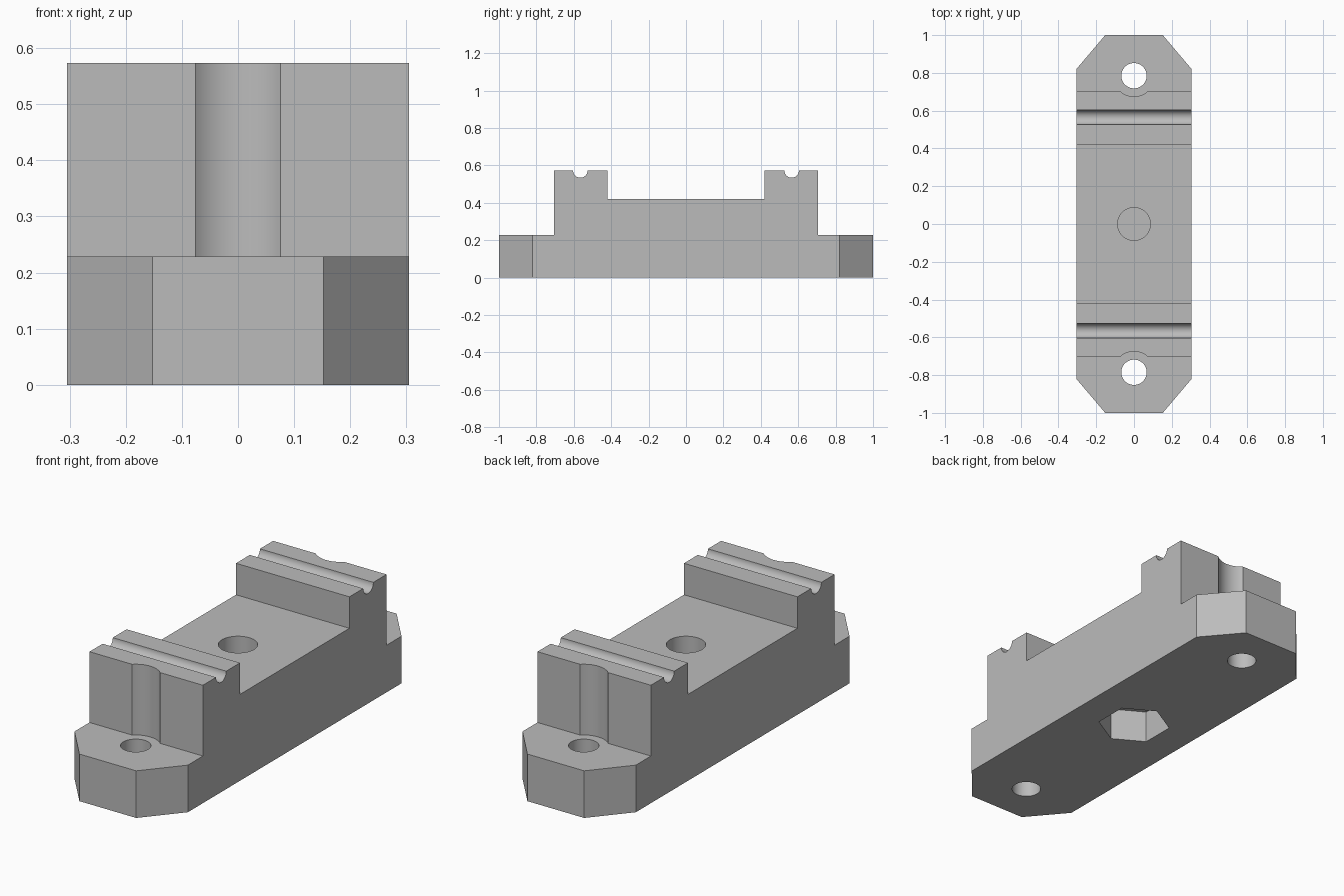
import bpy
import bmesh
from math import cos, sin, pi, radians
from mathutils import Vector

cube = bpy.data.objects.get("Cube")
if cube:
    bpy.data.objects.remove(cube, do_unlink=True)

# Main dimensions
HALF_W, FOOT_Z, DECK_Z, TOP_Z = 0.305, 0.229, 0.42, 0.573
RIDGE_IN, RIDGE_OUT = 0.42, 0.705
GROOVE_Y, GROOVE_R = 0.565, 0.039
HOLE_Y = 0.785

grey = bpy.data.materials.new("light grey")
grey.use_nodes = True
color = (0.5, 0.5, 0.5, 1)
grey.diffuse_color = color
grey.node_tree.nodes["Principled BSDF"].inputs["Base Color"].default_value = color


def prism(name, outline, place, depth):
    """Extrude a 2D outline; place maps (u, v) to a 3D start point."""
    bm = bmesh.new()
    face = bm.faces.new([bm.verts.new(place(u, v)) for u, v in outline])
    grown = bmesh.ops.extrude_face_region(bm, geom=[face])
    verts = [g for g in grown["geom"] if isinstance(g, bmesh.types.BMVert)]
    bmesh.ops.translate(bm, verts=verts, vec=Vector(depth))
    bmesh.ops.recalc_face_normals(bm, faces=bm.faces)
    mesh = bpy.data.meshes.new(name)
    bm.to_mesh(mesh)
    bm.free()
    mesh.materials.append(grey)
    obj = bpy.data.objects.new(name, mesh)
    bpy.context.collection.objects.link(obj)
    return obj


def upright(name, outline, low, high):
    return prism(name, outline, lambda x, y: (x, y, low), (0, 0, high - low))


def circle(radius, y=0, sides=64):
    return [(radius * sin(2 * pi * i / sides), y + radius * cos(2 * pi * i / sides))
            for i in range(sides)]


def cut(target, tool, operation="DIFFERENCE"):
    mod = target.modifiers.new(tool.name, "BOOLEAN")
    mod.operation, mod.solver, mod.object = operation, "EXACT", tool
    bpy.context.view_layer.objects.active = target
    bpy.ops.object.modifier_apply(modifier=mod.name)
    bpy.data.objects.remove(tool, do_unlink=True)


# Side profile: stepped feet, two ridges with round grooves, low deck
groove = [(GROOVE_Y - GROOVE_R * cos(pi * i / 24), TOP_Z - GROOVE_R * sin(pi * i / 24))
          for i in range(25)]
half = [(RIDGE_IN, DECK_Z), (RIDGE_IN, TOP_Z), *groove, (RIDGE_OUT, TOP_Z),
        (RIDGE_OUT, FOOT_Z), (1.1, FOOT_Z), (1.1, 0)]
profile = half + [(-y, z) for y, z in reversed(half)]
block = prism("mounting_block", profile, lambda y, z: (-0.4, y, z), (0.8, 0, 0))

# Plan outline with chamfered ends
corner = [(HALF_W, 0.82), (HALF_W / 2, 1)]
right_side = [(x, -y) for x, y in reversed(corner)] + corner
plan = right_side + [(-x, y) for x, y in reversed(right_side)]
cut(block, upright("plan_cutter", plan, -0.2, 1), "INTERSECT")

# Screw holes in the feet, with head clearance in the ridges
for side in (-1, 1):
    cut(block, upright("screw_hole_cutter", circle(0.067, side * HOLE_Y), -0.2, 0.4))
    cut(block, upright("head_clearance_cutter", circle(0.11, side * HOLE_Y), FOOT_Z, 1))

# Blind bolt hole from above and hexagonal nut pocket from below
cut(block, upright("bolt_hole_cutter", circle(0.087), 0.17, 1))
cut(block, upright("nut_pocket_cutter", circle(0.167, sides=6), -0.2, 0.16))

# Smooth round walls, sharp edges kept
bpy.ops.object.select_all(action="DESELECT")
block.select_set(True)
bpy.context.view_layer.objects.active = block
bpy.ops.object.shade_smooth_by_angle(angle=radians(30))
